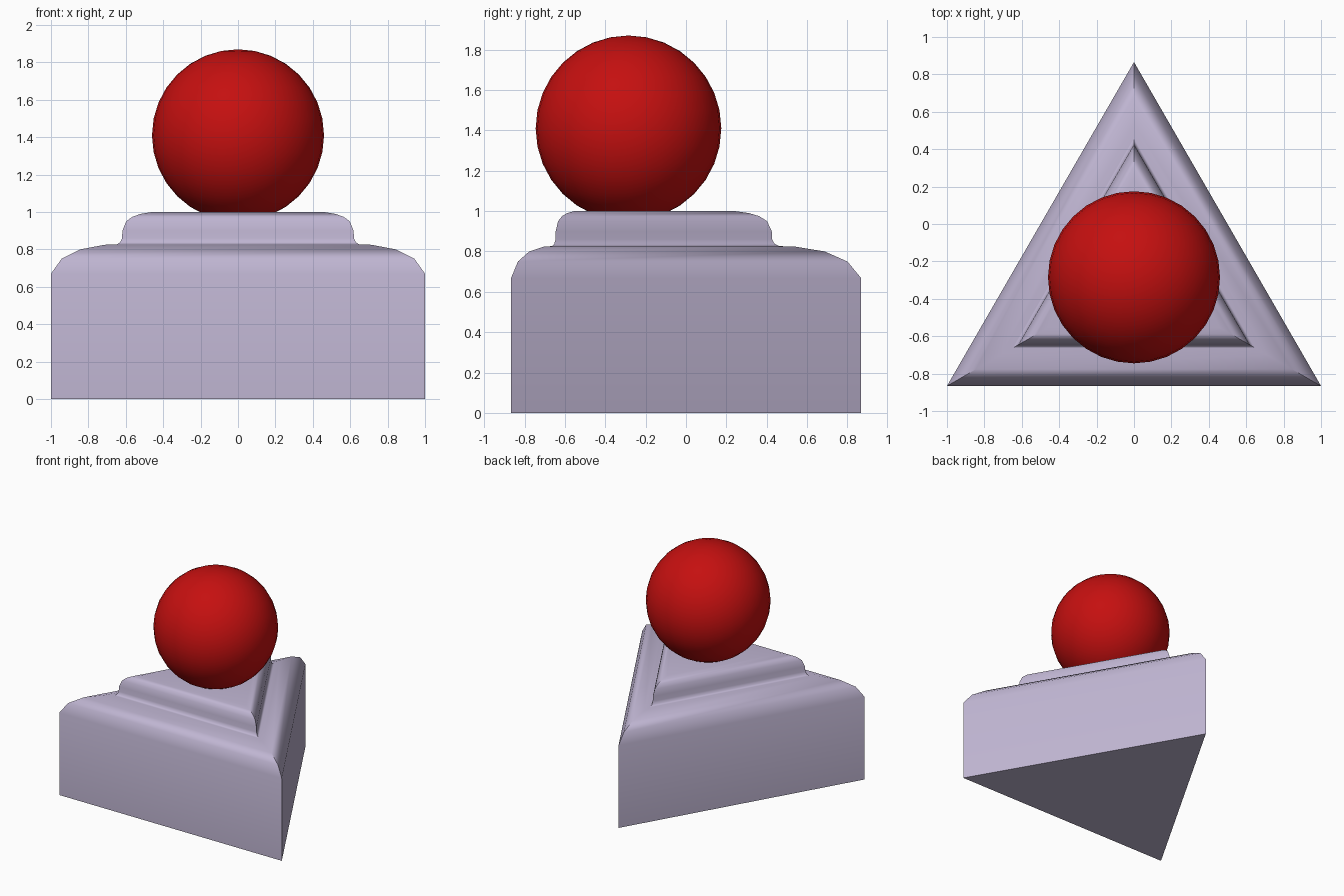
import bpy, bmesh, math

if "Cube" in bpy.data.objects:
    bpy.data.objects.remove(bpy.data.objects["Cube"])

def material(name, rgb):
    m = bpy.data.materials.new(name)
    m.diffuse_color = (*rgb, 1)
    m.use_nodes = True
    m.node_tree.nodes["Principled BSDF"].inputs["Base Color"].default_value = m.diffuse_color
    return m

lavender = material("pale lavender", (0.52, 0.46, 0.64))
red = material("deep red", (0.56, 0.005, 0.005))

CY = -0.2887   # centre of the equilateral triangle
R = 1.1547     # corner radius of the triangle

def finish(name, bm, mat, angle):
    bmesh.ops.recalc_face_normals(bm, faces=bm.faces)
    me = bpy.data.meshes.new(name)
    bm.to_mesh(me)
    bm.free()
    me.materials.append(mat)
    ob = bpy.data.objects.new(name, me)
    bpy.context.collection.objects.link(ob)
    bpy.ops.object.select_all(action='DESELECT')
    ob.select_set(True)
    bpy.context.view_layer.objects.active = ob
    bpy.ops.object.shade_smooth_by_angle(angle=math.radians(angle))
    return ob

# Stepped triangular base: profile of (scale, height) lofted around three corners
profile = [(1, 0), (1, 0.67), (0.943, 0.75), (0.845, 0.80), (0.712, 0.825),
           (0.65, 0.826), (0.63, 0.838), (0.62, 0.86), (0.618, 0.90),
           (0.598, 0.95), (0.564, 0.975), (0.52, 0.99), (0.46, 1.0)]
bm = bmesh.new()
rings = []
for s, z in profile:
    rings.append([bm.verts.new((R * s * math.cos(a), CY + R * s * math.sin(a), z))
                  for a in (math.radians(90 + 120 * k) for k in range(3))])
for lo, hi in zip(rings, rings[1:]):
    for k in range(3):
        n = (k + 1) % 3
        bm.faces.new((lo[k], lo[n], hi[n], hi[k]))
bm.faces.new(rings[0][::-1])
bm.faces.new(rings[-1])
finish("triangular_base", bm, lavender, 50)

# Ball sunk slightly into the top
bm = bmesh.new()
bmesh.ops.create_uvsphere(bm, u_segments=32, v_segments=16, radius=0.46)
ball = finish("ball", bm, red, 40)
ball.location = (0, -0.285, 1.41)
